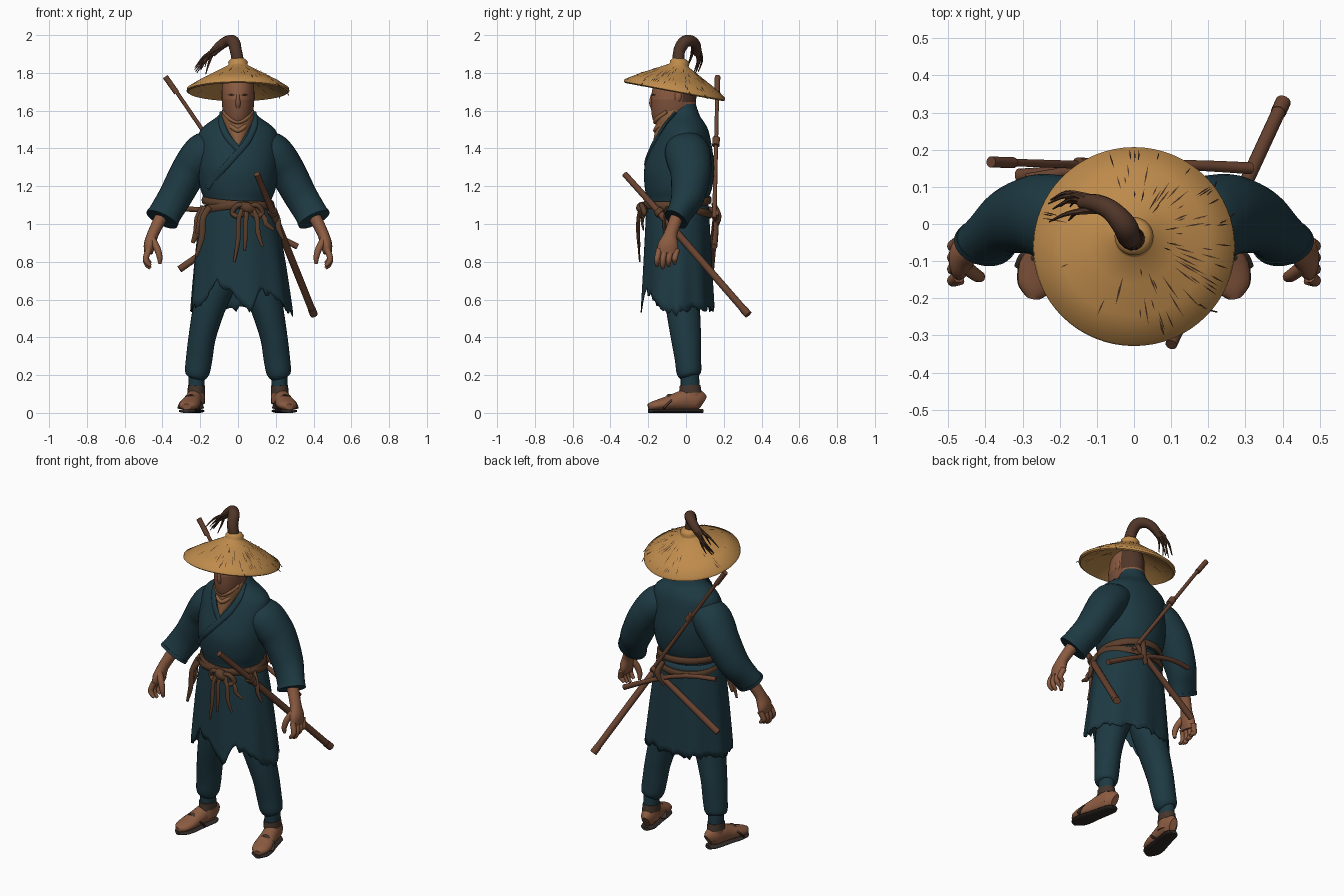
import bpy, bmesh, random
from math import sin, cos, pi, sqrt, radians
from mathutils import Vector, Matrix

random.seed(4)
if "Cube" in bpy.data.objects:
    bpy.data.objects.remove(bpy.data.objects["Cube"])


def material(name, *rgb):
    m = bpy.data.materials.new(name)
    m.use_nodes = True
    m.diffuse_color = (*rgb, 1)
    m.node_tree.nodes["Principled BSDF"].inputs["Base Color"].default_value = (*rgb, 1)
    return m


ROBE = material("teal cloth", .0125, .041, .055)
STRAW = material("straw", .52, .26, .072)
SKIN = material("skin", .26, .105, .053)
MASK = material("mask cloth", .2, .08, .042)
SCARF = material("scarf cloth", .27, .12, .052)
WOOD = material("wood", .14, .056, .03)
BELT = material("belt leather", .105, .048, .024)
DARK = material("dark strap", .06, .036, .025)
HAIR = material("hair", .08, .036, .021)
SOLE = material("sole", .03, .023, .02)


def finish(name, bm, mats, rule=None, angle=50):
    bmesh.ops.recalc_face_normals(bm, faces=bm.faces)
    me = bpy.data.meshes.new(name)
    for m in mats:
        me.materials.append(m)
    for f in bm.faces:
        f.smooth = True
        if rule:
            f.material_index = rule(f.calc_center_median())
    bm.to_mesh(me)
    bm.free()
    me.set_sharp_from_angle(angle=radians(angle))
    ob = bpy.data.objects.new(name, me)
    bpy.context.collection.objects.link(ob)
    return ob


def spline(rows, n=4):
    """Catmull-Rom through rows of equal length."""
    out = []
    last = len(rows) - 1
    for i in range(last):
        quad = (rows[max(i - 1, 0)], rows[i], rows[i + 1], rows[min(i + 2, last)])
        for k in range(n):
            t = k / n
            out.append(tuple(.5 * (2 * b + (c - a) * t + (2 * a - 5 * b + 4 * c - d) * t * t
                                   + (3 * b - a - 3 * c + d) * t ** 3) for a, b, c, d in zip(*quad)))
    return out + [tuple(rows[last])]


def bridge(name, rings, mats, rule=None, caps=True, closed=False):
    bm = bmesh.new()
    loops = [[bm.verts.new(p) for p in ring] for ring in rings]
    pairs = list(zip(loops, loops[1:])) + ([(loops[-1], loops[0])] if closed else [])
    for a, b in pairs:
        for i in range(len(a)):
            j = (i + 1) % len(a)
            bm.faces.new((a[i], a[j], b[j], b[i]))
    if caps and not closed:
        bm.faces.new(loops[0])
        bm.faces.new(loops[-1])
    return finish(name, bm, mats, rule)


def loft(name, rows, mats, rule=None, seg=48):
    """Stacked ellipses from rows of (centre y, z, half width, half depth)."""
    rings = [[(rx * cos(2 * pi * i / seg), cy + ry * sin(2 * pi * i / seg), z) for i in range(seg)]
             for cy, z, rx, ry in spline(rows)]
    return bridge(name, rings, mats, rule)


def tube(name, rows, mat, seg=12, n=4, closed=False, side=1):
    """Swept ellipse from rows of (x, y, z, radius[, second radius])."""
    rows = [(r[0] * side, *r[1:4], r[-1]) for r in rows]
    rows = rows if closed else spline(rows, n)
    pts = [Vector(r[:3]) for r in rows]
    span = pts[-1] - pts[0]
    ref = Vector((0, 1, 0)) if abs(span.z) > .7 * span.length else Vector((0, 0, 1))
    rings = []
    for i, r in enumerate(rows):
        nxt = pts[(i + 1) % len(pts)] if closed else pts[min(i + 1, len(pts) - 1)]
        prv = pts[i - 1] if closed else pts[max(i - 1, 0)]
        t = (nxt - prv).normalized()
        u = t.cross(ref).normalized()
        v = u.cross(t)
        rings.append([pts[i] + u * cos(2 * pi * k / seg) * r[3] + v * sin(2 * pi * k / seg) * r[4]
                      for k in range(seg)])
    return bridge(name, rings, [mat], closed=closed)


# Robe body
BODY = [(-.045, 1.04, .17, .16), (-.045, 1.12, .175, .16), (-.04, 1.19, .2, .178),
        (-.035, 1.3, .212, .185), (-.02, 1.42, .213, .155), (-.01, 1.49, .203, .13),
        (-.01, 1.53, .165, .112), (-.012, 1.565, .115, .09), (-.012, 1.6, .085, .075),
        (-.01, 1.635, .07, .062)]
loft("robe_body", BODY, [ROBE])


def front(x, z):
    """Depth of the robe's front at a given place."""
    for a, b in zip(BODY, BODY[1:]):
        if a[1] <= z <= b[1]:
            t = (z - a[1]) / (b[1] - a[1])
            cy, _, rx, ry = (p + (q - p) * t for p, q in zip(a, b))
            return cy - ry * sqrt(max(0, 1 - (x / rx) ** 2))
    return -.2


# Crossed lapels and neck scarf
for label, path in (("over", [(.08, 1.59), (.088, 1.53), (.062, 1.46), (.02, 1.4), (-.07, 1.3), (-.16, 1.19)]),
                    ("under", [(-.08, 1.59), (-.085, 1.53), (-.055, 1.46), (.005, 1.39)])):
    tube("lapel_" + label, [(x, front(x, z) - .002, z, .017, .009) for x, z in path], ROBE, n=6)
loft("neck_scarf", [(-.155, 1.405, .01, .022), (-.125, 1.46, .042, .045), (-.1, 1.51, .066, .062),
                    (-.08, 1.56, .083, .082), (-.068, 1.595, .083, .085), (-.065, 1.615, .07, .08)], [SCARF])
for i, z in enumerate((1.57, 1.525)):
    w = .075 - .02 * i
    tube(f"scarf_fold_{i + 1}", [(w, -.1, z + .025, .011), (w * .6, -.15, z - .01, .012), (0, -.162, z - .03, .012),
                                 (-w * .6, -.15, z - .01, .012), (-w, -.1, z + .025, .011)], SCARF)

# Ragged skirt, its hem height set by side and direction
HEM = [(-.3, .54), (-.22, .58), (-.14, .7), (-.05, .64), (.06, .535), (.12, .65), (.18, .62), (.3, .51)]


def hem(a):
    x = .28 * cos(a)
    if sin(a) > 0:
        return .55
    for (x0, z0), (x1, z1) in zip(HEM, HEM[1:]):
        if x0 <= x <= x1:
            return z0 + (z1 - z0) * (x - x0) / (x1 - x0)


SEG = 96
jag = [random.uniform(-.018, .018) for i in range(SEG)]
rings = []
for j in range(15):
    t = j / 14
    ring = []
    for i in range(SEG):
        a = 2 * pi * (i + .5) / SEG
        z = 1.1 + (hem(a) + jag[i] * t ** 6 - 1.1) * t
        k = (1.1 - z) / .55
        fold = 1 + .025 * k * sin(9 * a + 1)
        ring.append((.015 * k + (.178 + .09 * k ** .6) * cos(a) * fold,
                     -.045 + (.165 + .028 * k) * sin(a) * fold, z))
    rings.append(ring)
skirt = bridge("robe_skirt", rings, [ROBE], caps=False)
skirt.modifiers.new("thickness", "SOLIDIFY").thickness = .006

# Limbs, built once per side
for s, tag in ((1, "left"), (-1, "right")):
    tube(tag + "_sleeve", [(.1, 0, 1.41, .085, .1), (.17, .005, 1.385, .104, .118), (.215, .015, 1.34, .104, .118),
                           (.265, .025, 1.27, .096, .108), (.33, .01, 1.15, .089, .09), (.375, -.025, 1.075, .086, .07),
                           (.4, -.05, 1.03, .088, .064)], ROBE, 28, side=s)
    tube(tag + "_cuff", [(.396, -.046, 1.038, .09, .067), (.403, -.054, 1.024, .09, .067)], ROBE, 28, 1, side=s)
    tube(tag + "_hand", [(.395, -.04, 1.06, .035), (.435, -.07, .98, .031, .034), (.453, -.083, .94, .03, .037),
                         (.468, -.094, .89, .031, .054), (.474, -.1, .845, .022, .053)], SKIN, 16, side=s)
    for i in range(4):
        y = -.146 + .031 * i
        drop = .012 * abs(i - 1)
        tube(f"{tag}_finger_{i + 1}", [(.472, y + .005, .865, .017), (.488, y - .006, .82, .0155),
                                       (.481, y - .008, .785 + drop, .014), (.463, y - .008, .766 + drop, .009)],
             SKIN, 10, side=s)
    tube(tag + "_thumb", [(.455, -.115, .92, .019), (.428, -.135, .87, .018), (.415, -.142, .825, .015),
                          (.414, -.138, .79, .009)], SKIN, 10, side=s)
    tube(tag + "_trouser", [(.085, -.02, .9, .1), (.11, -.02, .7, .1), (.155, -.015, .55, .085, .09),
                            (.19, 0, .4, .072, .08), (.205, .01, .29, .07), (.215, .015, .22, .066),
                            (.218, .018, .195, .056), (.22, .02, .185, .042)], ROBE, 28, side=s)
    tube(tag + "_trouser_end", [(.22, .02, .22, .042, .048), (.22, .022, .14, .042, .05)], ROBE, 20, side=s)
    tube(tag + "_ankle_band", [(.22, .021, .146, .045, .055), (.221, .023, .105, .047, .06)], DARK, 20, side=s)
    tube(tag + "_ankle", [(.22, .022, .13, .043, .052), (.221, .024, .09, .046, .06),
                          (.222, .02, .05, .046, .06)], SKIN, 20, side=s)
    # Foot, sandal sole and strap
    heel, toe = Vector((.212, .088, 0)), Vector((.272, -.198, 0))
    foot, sole = [], []
    for t, w, h in ((0, .022, .04), (.1, .042, .055), (.3, .047, .056), (.5, .05, .046),
                    (.72, .056, .034), (.9, .048, .025), (1, .02, .018)):
        p = heel.lerp(toe, t)
        foot.append((p.x, p.y, .013 + h, w * .97, h))
        sole.append((p.x, p.y, .01, w * 1.01, .011))
    tube(tag + "_foot", foot, SKIN, 20, side=s)
    tube(tag + "_sandal_sole", sole, SOLE, 16, side=s)
    a, b = heel.lerp(toe, .5), heel.lerp(toe, .72)
    m = (a + b) / 2
    tube(tag + "_sandal_strap", [(a.x - .048, a.y, .025, .016, .006), (m.x - .038, m.y, .065, .016, .006),
                                 (m.x, m.y, .094, .016, .006), (m.x + .042, m.y, .065, .016, .006),
                                 (b.x + .052, b.y, .025, .016, .006)], DARK, 10, side=s)


# Head with mask over the lower face and hair at the back
def head_rule(c):
    if c.z > 1.65 and c.y > -.025:
        return 2
    return 1 if c.z < 1.662 and c.y < -.01 else 0


loft("head", [(-.095, 1.525, .04, .06), (-.085, 1.55, .065, .09), (-.07, 1.6, .081, .114),
              (-.065, 1.66, .085, .119), (-.062, 1.72, .085, .115), (-.06, 1.77, .07, .095),
              (-.06, 1.795, .03, .05)], [SKIN, MASK, HAIR], head_rule)
tube("neck", [(0, -.01, 1.5, .06), (0, -.025, 1.64, .06)], SKIN, 20)
tube("nose_bridge", [(0, -.172, 1.70, .007), (0, -.181, 1.672, .009), (0, -.183, 1.655, .01)], SKIN)
tube("masked_nose", [(0, -.18, 1.662, .01), (0, -.181, 1.64, .014), (0, -.175, 1.615, .012)], MASK)
for s, tag in ((1, "left"), (-1, "right")):
    tube(tag + "_eye", [(.022, -.178, 1.682, .003), (.035, -.173, 1.684, .004), (.048, -.164, 1.682, .003)],
         DARK, 8, side=s)
    tube(tag + "_ear", [(.08, -.045, 1.7, .008, .016), (.083, -.042, 1.67, .008, .018),
                        (.078, -.05, 1.645, .005, .01)], SKIN, side=s)

# Conical straw hat, tilted back
TILT = Matrix.Translation((0, -.06, 1.71)) @ Matrix.Rotation(radians(-10.5), 4, "X")
HAT = [(.262, -.012), (.272, -.006), (.27, .008), (.2, .052), (.12, .095), (.055, .13), (.05, .137),
       (.052, .15), (.04, .164), (.02, .172), (.003, .174), (.003, .11), (.1, .082), (.2, .03)]
rings = [[TILT @ Vector((r * cos(2 * pi * i / 64), r * sin(2 * pi * i / 64), z)) for i in range(64)]
         for r, z in HAT]
bridge("straw_hat", rings, [STRAW], closed=True)

# Dark splits in the straw: thin slivers above and below, denser on one side
bm = bmesh.new()
for i in range(110):
    a, r0 = random.gauss(.2, 1.3), random.uniform(.08, .24)
    r1 = min(r0 + random.uniform(.02, .08), .262)
    under = i % 3 == 0
    corners = []
    for r, da in ((r0, 0), ((r0 + r1) / 2, .0018 / r0), (r1, .002), ((r0 + r1) / 2, -.0018 / r0)):
        z = (.134 - .52 * r - .006 if under else .163 - .56 * r + .003)
        corners.append(bm.verts.new(TILT @ Vector((r * cos(a + da), r * sin(a + da), z))))
    bm.faces.new(corners)
finish("straw_splits", bm, [HAIR])
for i, a in enumerate((.25, .6, -.75)):
    rows = [(r * cos(a + d), r * sin(a + d), -.004 + lift)
            for r, d, lift in ((.24, 0, .03), (.265, .03, .012), (.285, .08, -.01))]
    tube(f"loose_straw_{i + 1}", [(*(TILT @ Vector(r)), .002) for r in rows], HAIR, 6)

# Hair tail through the crown
tube("hair_tail", [(0, -.04, 1.86, .032), (-.012, -.035, 1.92, .032), (-.025, -.005, 1.965, .033),
                   (-.06, .035, 1.967, .028), (-.1, .055, 1.94, .025), (-.14, .06, 1.9, .02)], HAIR, 14)
for i in range(10):
    e = [random.uniform(-.03, .03) for k in range(3)]
    tube(f"hair_strand_{i + 1}", [(-.09, .05 + e[0] * .4, 1.945, .012), (-.135, .055 + e[0] * .7, 1.91 + e[1] * .4, .01),
                                  (-.17 + e[2] * .5, .055 + e[0], 1.87 + e[1], .006),
                                  (-.2 + e[2], .035 + e[0], 1.815 + e[1], .002)], HAIR, 7)

# Belts wound around the waist
for i, (z, tilt, sway, grow) in enumerate(((1.115, .012, -.012, 0), (1.075, -.025, .01, .004))):
    rows = []
    for k in range(48):
        a = 2 * pi * k / 48
        rows.append((cos(a) * (.182 + grow), -.045 + sin(a) * (.17 + grow), z + tilt * sin(a) + sway * cos(a), .011, .021))
    tube(f"belt_{i + 1}", rows, BELT, 10, closed=True)

# Knot, loops and hanging ends
tube("belt_knot", [(.02, -.225, 1.1, .02), (.05, -.235, 1.085, .03), (.085, -.22, 1.07, .02)], BELT)
for i, (x, dx, y, z, w) in enumerate(((.03, -.05, -.235, .8, .012), (.05, -.015, -.24, .86, .012), (.07, .06, -.235, .88, .013),
                                      (.09, .1, -.215, .97, .014), (-.15, -.07, -.17, .83, .016), (-.18, -.06, -.1, .9, .02),
                                      (-.17, -.05, -.14, .95, .02), (.18, .06, -.1, .92, .014))):
    tube(f"belt_end_{i + 1}", [(x, y, 1.09, w, .008), (x + dx * .5, y - .014, 1.03, w, .008),
                               (x + dx * .6, y - .016, (1.03 + z) / 2, w, .007), (x + dx, y - .01, z, w * .5, .004)], BELT, 8)
for s, tag in ((1, "left"), (-1, "right")):
    tube(tag + "_bow_loop", [(.05, -.235, 1.09, .012), (.05 + .05 * s, -.235, 1.1, .014), (.05 + .08 * s, -.22, 1.06, .014),
                             (.05 + .045 * s, -.235, 1.04, .013), (.05, -.235, 1.08, .012)], BELT, 8)


# Weapons: straight rods between two ends
def rod(name, a, b, r0, r1, mat=WOOD):
    return tube(name, [(*a, r0), (*b, r1)], mat, 14, 1)


rod("sword_grip", (.1, -.325, 1.265), (.185, -.14, 1.06), .016, .017)
rod("sword_scabbard", (.185, -.14, 1.06), (.4, .325, .525), .019, .019)
rod("sword_collar", (.18, -.151, 1.072), (.188, -.134, 1.053), .026, .026, BELT)
rod("sword_end_cap", (.389, .301, .552), (.402, .33, .52), .021, .021)
rod("back_staff", (-.37, .167, 1.765), (.13, .15, 1.03), .01, .012)
rod("staff_cap", (-.385, .167, 1.78), (-.325, .165, 1.695), .015, .015)
rod("staff_joint", (-.15, .16, 1.455), (-.125, .158, 1.415), .02, .02)
tube("cross_club", [(.315, .15, .88, .016), (.15, .158, .965, .014), (0, .155, 1.03, .013),
                    (-.15, .145, 1.07, .013), (-.29, .122, 1.08, .014)], WOOD)
rod("short_scabbard", (.12, .16, 1.06), (-.31, .13, .76), .016, .019)
tube("back_lashing", [(.05, .145, 1.11, .012), (.075, .17, 1.04, .018), (.04, .15, .97, .012)], BELT)
